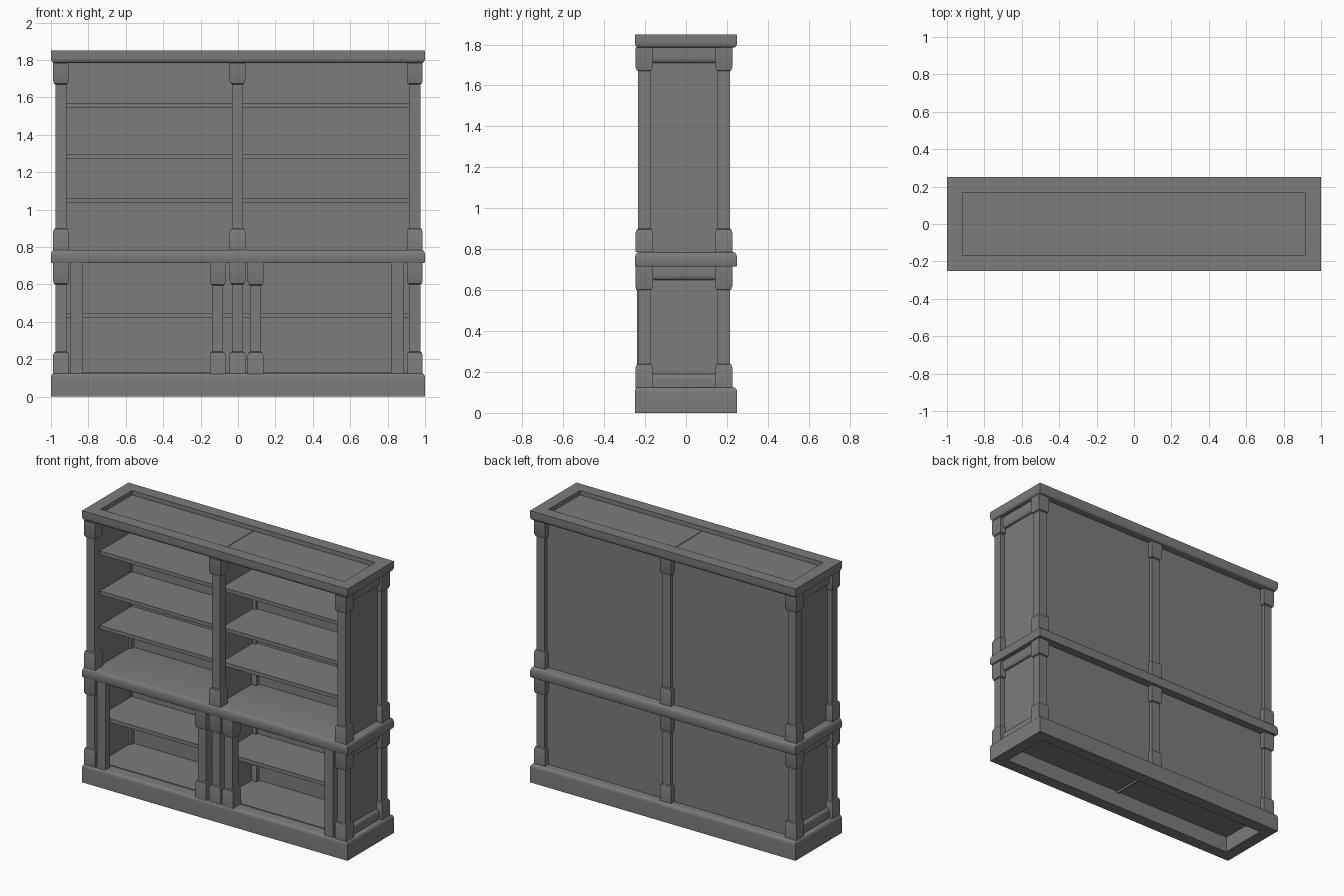
import bpy, bmesh, math

cube = bpy.data.objects.get("Cube")
if cube:
    bpy.data.objects.remove(cube, do_unlink=True)

GREY = 0.2
mat = bpy.data.materials.new("charcoal_paint")
mat.use_nodes = True
mat.diffuse_color = (GREY, GREY, GREY, 1)
mat.node_tree.nodes["Principled BSDF"].inputs["Base Color"].default_value = (GREY, GREY, GREY, 1)


def loft(name, rings, cx=0, cy=0, ring_closed=False):
    """Skin rectangular rings (half x, half y, z); join last to first for a hollow frame."""
    bm = bmesh.new()
    loops = []
    for hx, hy, z in rings:
        corners = ((-hx, -hy), (hx, -hy), (hx, hy), (-hx, hy))
        loops.append([bm.verts.new((cx + x, cy + y, z)) for x, y in corners])
    pairs = list(zip(loops, loops[1:]))
    if ring_closed:
        pairs.append((loops[-1], loops[0]))
    else:
        bm.faces.new(loops[0])
        bm.faces.new(loops[-1])
    for a, b in pairs:
        for i in range(4):
            j = (i + 1) % 4
            bm.faces.new((a[i], a[j], b[j], b[i]))
    bmesh.ops.recalc_face_normals(bm, faces=bm.faces)
    mesh = bpy.data.meshes.new(name)
    bm.to_mesh(mesh)
    bm.free()
    mesh.materials.append(mat)
    obj = bpy.data.objects.new(name, mesh)
    bpy.context.collection.objects.link(obj)
    bpy.ops.object.select_all(action="DESELECT")
    obj.select_set(True)
    bpy.context.view_layer.objects.active = obj
    bpy.ops.object.shade_smooth_by_angle(angle=math.radians(35))
    return obj


def box(name, x0, x1, y0, y1, z0, z1):
    hx, hy = (x1 - x0) / 2, (y1 - y0) / 2
    return loft(name, [(hx, hy, z0), (hx, hy, z1)], (x0 + x1) / 2, (y0 + y1) / 2)


def rounding(hx, hy, z, inset, rise, steps=5):
    """Quarter-round from a full-size ring at z to an inset ring at z + rise."""
    angles = [math.pi / 2 * i / steps for i in range(steps + 1)]
    return [(hx - inset * (1 - math.cos(a)), hy - inset * (1 - math.cos(a)),
             z + rise * math.sin(a)) for a in angles]


def post(name, x, y, z0, z1, cap):
    """Square post with a stepped block at each end."""
    half = [(0.042, 0), (0.042, cap - 0.018), (0.038, cap - 0.008),
            (0.038, cap - 0.004), (0.030, cap)]
    rings = [(w, w, z0 + d) for w, d in half]
    rings += [(w, w, z1 - d) for w, d in reversed(half)]
    loft(name, rings, x, y)


# Hollow plinth, waist ledge and hollow cornice
W, D, HOLE_X, HOLE_Y = 1.0, 0.25, 0.917, 0.168
PLINTH, LEDGE0, LEDGE1, TOP0, TOP = 0.125, 0.715, 0.785, 1.785, 1.85
loft("plinth", [(HOLE_X, HOLE_Y, 0), (W, D, 0)] + rounding(W, D, 0.1, 0.017, 0.025)
     + [(HOLE_X, HOLE_Y, PLINTH)], ring_closed=True)
loft("waist_ledge", [(W - 0.004, D - 0.004, LEDGE0), (W, D, LEDGE0 + 0.006)]
     + rounding(W, D, 0.752, 0.017, LEDGE1 - 0.752))
loft("cornice", [(HOLE_X, HOLE_Y, TOP0)] + rounding(W, D, 1.812, 0.015, TOP0 - 1.812)[::-1]
     + [(W, D, TOP), (HOLE_X, HOLE_Y, TOP)], ring_closed=True)

# Recessed top panel, cabinet floor, back panels
box("top_panel", -0.93, 0.93, -0.18, 0.19, 1.8, 1.82)
box("cabinet_floor", -0.92, 0.92, -0.17, 0.19, 0.108, 0.13)
for name, z0, z1 in (("lower", PLINTH, LEDGE0), ("upper", LEDGE1, TOP0)):
    box(name + "_back_panel", -0.945, 0.945, 0.172, 0.19, z0, z1)

# Central partition
box("partition", -0.007, 0.002, -0.168, 0.18, 0.095, 1.823)

# Corner and centre posts, front and back, on both tiers
for side, x in (("right", -0.947), ("centre", -0.003), ("left", 0.945)):
    for face, y in (("front", -0.204), ("back", 0.184)):
        post(f"upper_{side}_{face}_post", x, y, LEDGE1, TOP0, 0.115)
        post(f"lower_{side}_{face}_post", x, y, PLINTH, LEDGE0, 0.115)

# Extra cabinet posts beside the centre and plain stiles at the ends
for side, x in (("right", -0.109), ("left", 0.094)):
    post(f"cabinet_{side}_post", x, -0.204, PLINTH - 0.005, LEDGE0, 0.12)
for side, x in (("right", -0.863), ("left", 0.852)):
    box(f"cabinet_{side}_stile", x - 0.033, x + 0.033, -0.24, -0.19, PLINTH - 0.01, LEDGE0)

# Side panels and their quarter-round rails
for side, s in (("right", -1), ("left", 1)):
    for tier, z0, z1 in (("lower", PLINTH, LEDGE0), ("upper", LEDGE1, TOP0)):
        box(f"{tier}_{side}_side_panel", *sorted((s * 0.92, s * 0.943)), -0.19, 0.175, z0, z1)
    for name, start, rise in (("cornice", TOP0, -0.075), ("waist", LEDGE0, -0.065),
                              ("plinth", PLINTH, 0.065)):
        mid = start + rise * 0.6
        rings = [(0.021, 0.17, start)] + rounding(0.021, 0.17, mid, 0.016, rise * 0.4)
        loft(f"{name}_{side}_side_rail", rings, s * 0.945, -0.01)

# Shelves in both bays
for bay, x0, x1 in (("right", -0.92, -0.007), ("left", 0.002, 0.92)):
    for i, top in enumerate((0.445, 1.06, 1.295, 1.567)):
        box(f"{bay}_shelf_{i + 1}", x0, x1, -0.172, 0.175, top - 0.025, top)
